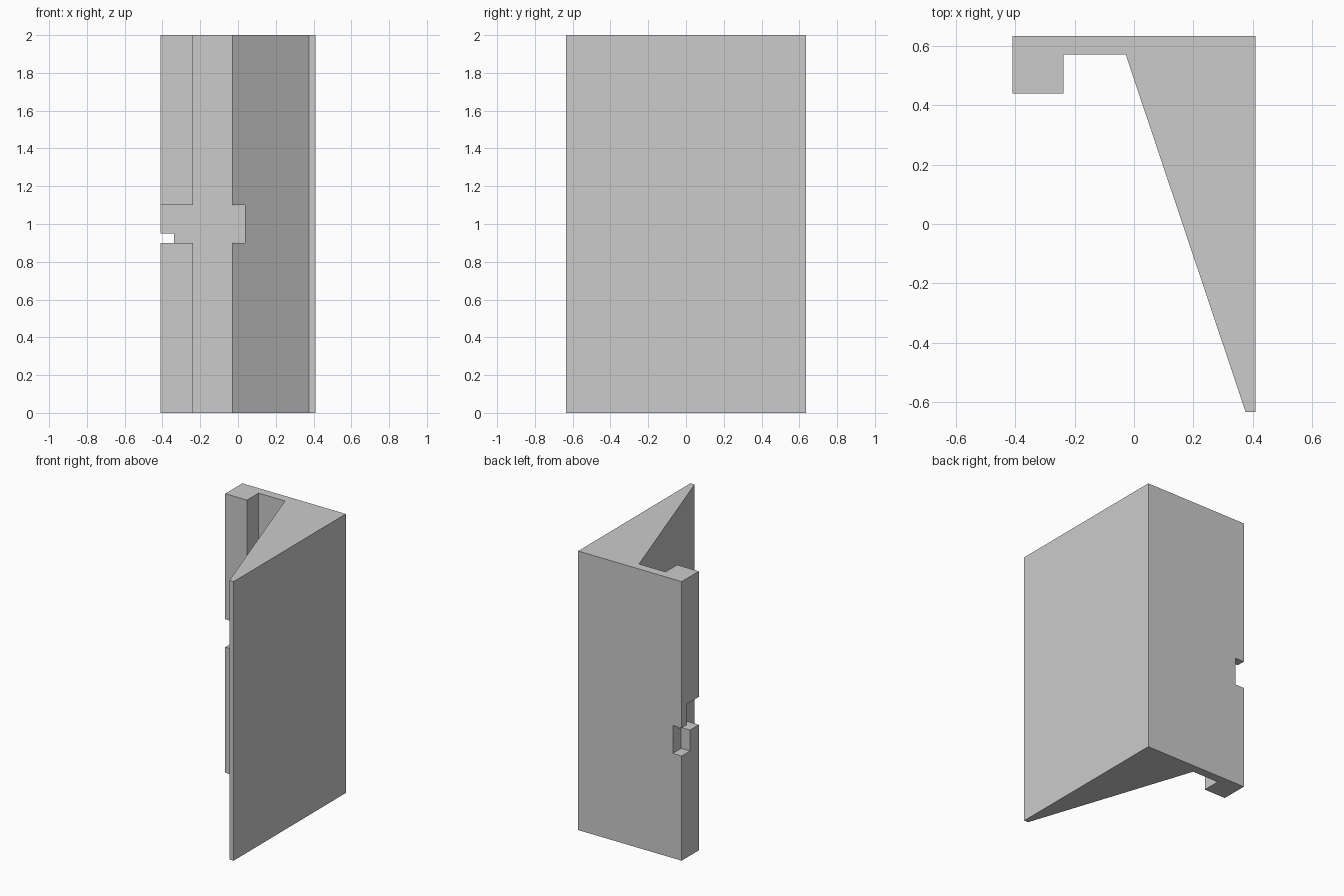
import bpy, bmesh

if "Cube" in bpy.data.objects:
    bpy.data.objects.remove(bpy.data.objects["Cube"])


def prism(name, outline, z0, z1):
    """Extrude a plan outline (x, y) from z0 to z1."""
    bm = bmesh.new()
    face = bm.faces.new([bm.verts.new((x, y, z0)) for x, y in outline])
    top = bmesh.ops.extrude_face_region(bm, geom=[face])["geom"]
    for v in top:
        if isinstance(v, bmesh.types.BMVert):
            v.co.z = z1
    bmesh.ops.recalc_face_normals(bm, faces=bm.faces[:])
    mesh = bpy.data.meshes.new(name)
    bm.to_mesh(mesh)
    bm.free()
    obj = bpy.data.objects.new(name, mesh)
    bpy.context.collection.objects.link(obj)
    return obj


def box(name, x0, x1, y0, y1, z0, z1):
    return prism(name, [(x0, y0), (x1, y0), (x1, y1), (x0, y1)], z0, z1)


def cut(target, cutter):
    """Subtract the cutter, then remove it."""
    mod = target.modifiers.new("cut", "BOOLEAN")
    mod.operation = "DIFFERENCE"
    mod.solver = "EXACT"
    mod.object = cutter
    bpy.context.view_layer.objects.active = target
    bpy.ops.object.modifier_apply(modifier=mod.name)
    bpy.data.objects.remove(cutter)


GROOVE_Y = 0.572

# Wedge with a thin back plate and a hooked lip
hooked_wedge = prism("hooked_wedge", [
    (-0.41, 0.635), (-0.41, 0.441), (-0.238, 0.441), (-0.238, GROOVE_Y),
    (-0.028, GROOVE_Y), (0.377, -0.635), (0.41, -0.635), (0.41, 0.635)], 0, 2)

# Slot across the lip and into the sloped face, level with the groove floor
cut(hooked_wedge, box("slot_cutter", -0.6, 0.038, 0.2, GROOVE_Y, 0.9, 1.1))

# Notch in the rear corner, slightly lower and overlapping the slot
cut(hooked_wedge, box("notch_cutter", -0.6, -0.34, 0.54, 0.8, 0.75, 0.95))
